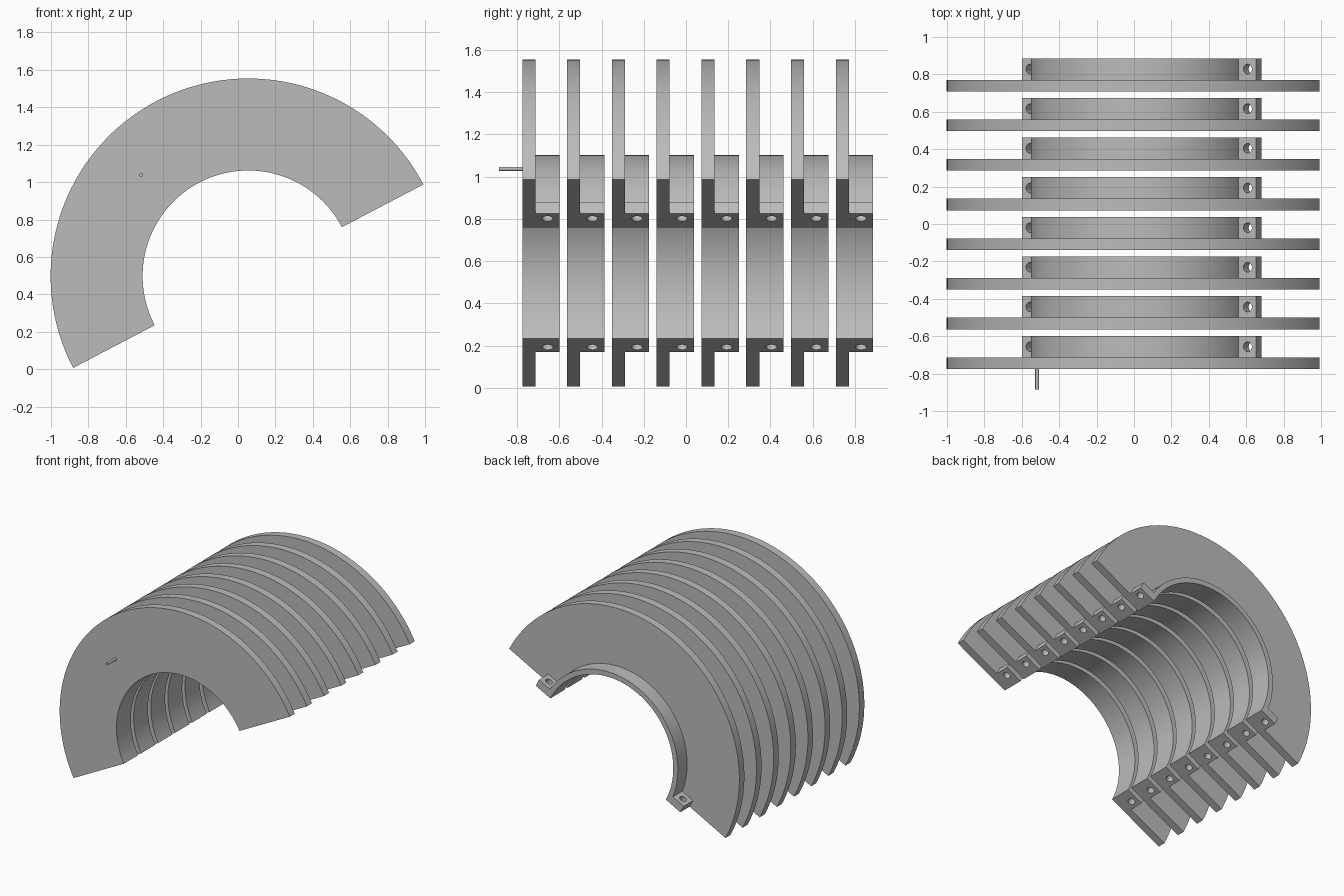
import bpy, bmesh
from math import pi, cos, sin, radians
from mathutils import Matrix, Vector

if "Cube" in bpy.data.objects:
    bpy.data.objects.remove(bpy.data.objects["Cube"], do_unlink=True)

# Main dimensions
CENTRE = Vector((0.055, 0, 0.497))
TILT = radians(27.65)
R_IN, R_COLLAR, R_OUT, R_TAB = 0.565, 0.605, 1.057, 0.707
FIN_T, DEPTH, TAB_T = 0.062, 0.177, 0.062
COUNT, FIRST_Y, PITCH = 8, -0.775, 0.212

grey = bpy.data.materials.new("plain grey")
grey.use_nodes = True
grey.diffuse_color = (0.5, 0.5, 0.5, 1)
grey.node_tree.nodes["Principled BSDF"].inputs["Base Color"].default_value = (0.5, 0.5, 0.5, 1)


def finish(bm, name):
    """Turn a bmesh into a grey mesh with consistent normals."""
    bmesh.ops.recalc_face_normals(bm, faces=bm.faces)
    mesh = bpy.data.meshes.new(name)
    bm.to_mesh(mesh)
    bm.free()
    mesh.materials.append(grey)
    return mesh


def place(mesh, name, matrix):
    obj = bpy.data.objects.new(name, mesh)
    bpy.context.collection.objects.link(obj)
    obj.matrix_world = matrix
    return obj


def loop_edges(bm, points):
    verts = [bm.verts.new(p) for p in points]
    return [bm.edges.new((v, verts[i - 1])) for i, v in enumerate(verts)]


def half_ring():
    """L-shaped section (fin and collar) swept through half a turn."""
    bm = bmesh.new()
    section = [(R_IN, 0), (R_OUT, 0), (R_OUT, FIN_T),
               (R_COLLAR, FIN_T), (R_COLLAR, DEPTH), (R_IN, DEPTH)]
    edges = loop_edges(bm, [(r, y, 0) for r, y in section])
    bmesh.ops.spin(bm, geom=edges + list(bm.verts), cent=(0, 0, 0),
                   axis=(0, -1, 0), angle=pi, steps=80)
    bmesh.ops.holes_fill(bm, edges=[e for e in bm.edges if e.is_boundary], sides=0)
    return finish(bm, "half_ring")


def bolt_tab(side):
    """Rectangular lug with a round bolt hole."""
    bm = bmesh.new()
    x0, x1 = side * (R_COLLAR - 0.005), side * R_TAB
    mid_y = (FIN_T + DEPTH) / 2
    edges = loop_edges(bm, [(x0, FIN_T, 0), (x1, FIN_T, 0), (x1, DEPTH, 0), (x0, DEPTH, 0)])
    turns = [2 * pi * i / 24 for i in range(24)]
    edges += loop_edges(bm, [(side * 0.656 + 0.026 * cos(t), mid_y + 0.026 * sin(t), 0)
                             for t in turns])
    walls = bmesh.ops.extrude_edge_only(bm, edges=edges)["geom"]
    top_verts = [g for g in walls if isinstance(g, bmesh.types.BMVert)]
    bmesh.ops.translate(bm, verts=top_verts, vec=(0, 0, TAB_T))
    top = set(top_verts)
    top_edges = [e for e in bm.edges if all(v in top for v in e.verts)]
    for rim in (edges, top_edges):
        bmesh.ops.triangle_fill(bm, edges=rim, use_beauty=True)
    return finish(bm, "bolt_tab")


# Row of finned half rings with a lug at each end
parts = []
ring, tabs = half_ring(), {"left": bolt_tab(1), "right": bolt_tab(-1)}
for i in range(COUNT):
    frame = (Matrix.Translation(CENTRE + Vector((0, FIRST_Y + i * PITCH, 0)))
             @ Matrix.Rotation(-TILT, 4, "Y"))
    parts.append(place(ring, f"fin_ring_{i + 1}", frame))
    for side, mesh in tabs.items():
        parts.append(place(mesh, f"{side}_bolt_tab_{i + 1}", frame))

# Small pin on the front face
bm = bmesh.new()
bmesh.ops.create_cone(bm, cap_ends=True, segments=20, radius1=0.01, radius2=0.01, depth=0.12)
parts.append(place(finish(bm, "front_pin"), "front_pin",
                   Matrix.Translation((-0.518, -0.825, 1.037)) @ Matrix.Rotation(pi / 2, 4, "X")))

# Smooth curved walls, sharp corners
bpy.ops.object.select_all(action="DESELECT")
for obj in parts:
    obj.select_set(True)
bpy.context.view_layer.objects.active = parts[0]
bpy.ops.object.shade_smooth_by_angle(angle=radians(30))
